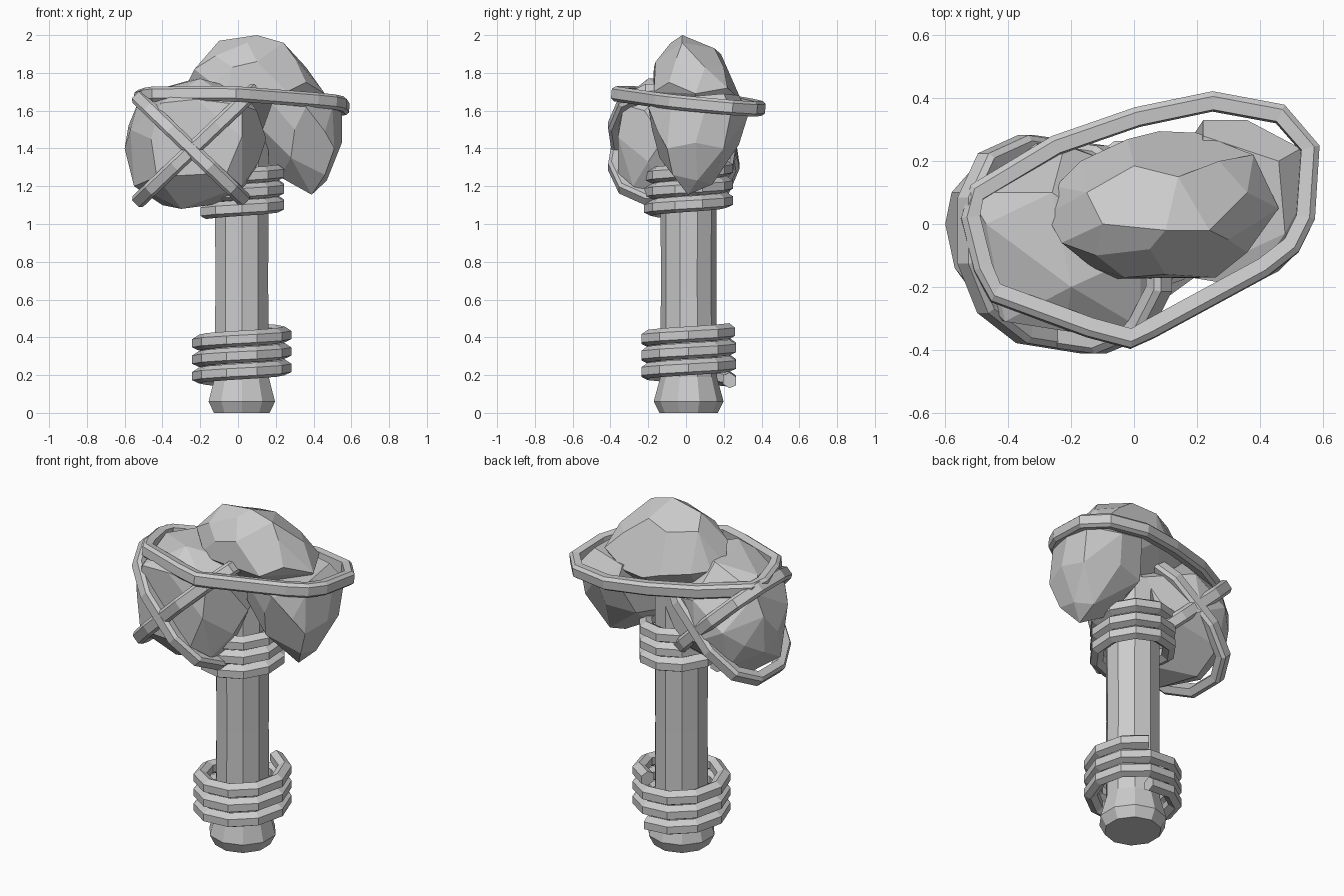
import bpy, bmesh, math
from mathutils import Vector

cube = bpy.data.objects.get("Cube")
if cube:
    bpy.data.objects.remove(cube, do_unlink=True)

GREY = (0.6, 0.6, 0.6, 1)
stone = bpy.data.materials.new("plain grey")
stone.use_nodes = True
stone.diffuse_color = GREY
stone.node_tree.nodes["Principled BSDF"].inputs["Base Color"].default_value = GREY


def finish(name, bm):
    bmesh.ops.recalc_face_normals(bm, faces=bm.faces)
    mesh = bpy.data.meshes.new(name)
    bm.to_mesh(mesh)
    bm.free()
    mesh.materials.append(stone)
    obj = bpy.data.objects.new(name, mesh)
    bpy.context.collection.objects.link(obj)


def lathe(name, profile, sides, centre):
    bm = bmesh.new()
    rings = []
    for r, z in profile:
        rings.append([bm.verts.new((centre[0] + r * math.cos(math.tau * (i + .5) / sides),
                                    centre[1] + r * math.sin(math.tau * (i + .5) / sides), z))
                      for i in range(sides)])
    for a, b in zip(rings, rings[1:]):
        for i in range(sides):
            j = (i + 1) % sides
            bm.faces.new((a[i], a[j], b[j], b[i]))
    bm.faces.new(rings[0])
    bm.faces.new(rings[-1])
    finish(name, bm)


def sweep(name, path, up, section, closed):
    """Carry a flat section (outward, up) along a path."""
    bm = bmesh.new()
    n = len(path)
    rings = []
    for i, p in enumerate(path):
        before = path[i - 1] if closed or i else p
        after = path[(i + 1) % n] if closed or i < n - 1 else p
        out = (after - before).cross(up).normalized()
        rings.append([bm.verts.new(p + out * u + up * v) for u, v in section])
    m = len(section)
    for i in range(n if closed else n - 1):
        a, b = rings[i], rings[(i + 1) % n]
        for k in range(m):
            bm.faces.new((a[k], a[(k + 1) % m], b[(k + 1) % m], b[k]))
    if not closed:
        bm.faces.new(rings[0])
        bm.faces.new(rings[-1])
    finish(name, bm)


def rock(name, points):
    """Faceted boulder: hull of its corners, with near-flat areas merged."""
    bm = bmesh.new()
    for p in points:
        bm.verts.new(p)
    hull = bmesh.ops.convex_hull(bm, input=bm.verts[:])
    loose = set(hull["geom_interior"]) | set(hull["geom_unused"])
    bmesh.ops.delete(bm, geom=[v for v in loose if isinstance(v, bmesh.types.BMVert)],
                     context='VERTS')
    bmesh.ops.dissolve_limit(bm, angle_limit=math.radians(11), verts=bm.verts[:], edges=bm.edges[:])
    finish(name, bm)


Z = Vector((0, 0, 1))
AXIS = (0.02, 0.014)

# Handle with a flared pommel
lathe("handle", [(.15, .1), (.147, .7), (.15, 1.5)], 10, AXIS)
lathe("pommel", [(.155, 0), (.185, .06), (.147, .2)], 10, AXIS)

# Rope coils round the handle
cord = [(.036, -.025), (.036, .018), (0, .042), (-.035, .025), (-.035, -.018), (0, -.042)]


def coil(name, radius, phase, start, pitch, turns):
    steps = 10
    path = []
    for i in range(int(turns * steps) + 1):
        t = i / steps
        a = math.tau * (t + phase)
        path.append(Vector((AXIS[0] + radius * math.cos(a), AXIS[1] + radius * math.sin(a),
                            start + pitch * t)))
    sweep(name, path, Z, cord, False)


coil("lower_coil", .227, .2, .172, .087, 3)
coil("upper_coil", .2, .55, 1.068, .085, 3)

# Three boulders
rock("large_boulder", [
    (-.6, 0, 1.4), (-.58, .1, 1.52), (-.57, -.14, 1.5), (-.53, .1, 1.64), (-.47, 0, 1.7),
    (-.26, .1, 1.76), (-.2, -.2, 1.77), (.02, -.1, 1.71), (-.41, -.31, 1.64), (-.22, -.34, 1.66),
    (.02, -.33, 1.63), (.1, -.22, 1.6), (.15, -.12, 1.45), (.11, -.2, 1.33), (.02, -.36, 1.46),
    (-.06, -.36, 1.27), (-.43, -.3, 1.25), (.02, -.28, 1.2), (0, -.1, 1.12), (-.3, -.15, 1.08),
    (-.4, .05, 1.1), (-.55, -.1, 1.2), (-.57, .08, 1.3), (-.25, .27, 1.35), (-.42, .26, 1.44),
    (-.22, .25, 1.58), (-.42, .2, 1.22), (-.1, .2, 1.28), (.06, .15, 1.5), (-.46, -.29, 1.45),
    (-.51, .18, 1.36)])
rock("side_boulder", [
    (.55, .1, 1.6), (.53, .24, 1.6), (.55, .05, 1.43), (.52, .2, 1.4), (.47, .06, 1.23),
    (.39, .01, 1.155), (.4, .14, 1.21), (.22, .02, 1.25), (.13, .05, 1.36), (.13, -.1, 1.5),
    (.3, -.18, 1.5), (.46, -.15, 1.49), (.51, -.1, 1.4), (.46, -.07, 1.26), (.36, -.08, 1.26),
    (.28, -.14, 1.35), (.36, -.2, 1.62), (.5, -.08, 1.62), (.36, .33, 1.58), (.22, .33, 1.6),
    (.33, .28, 1.42), (.16, .24, 1.4), (.18, -.17, 1.64), (.48, -.03, 1.67), (.46, .2, 1.69),
    (.22, .28, 1.68)])
rock("top_boulder", [
    (-.28, .03, 1.72), (-.25, .12, 1.71), (-.17, .2, 1.7), (-.02, .27, 1.68), (.08, .295, 1.65),
    (.2, .29, 1.66), (.38, .22, 1.72), (.46, .05, 1.69), (.36, -.09, 1.75), (.26, -.17, 1.7),
    (-.05, -.175, 1.72), (-.13, -.14, 1.74), (-.23, -.06, 1.82), (-.03, -.17, 1.83),
    (.1, -.16, 1.86), (-.1, 0, 1.97), (-.12, -.1, 1.89), (.05, -.08, 1.96), (.1, -.02, 2),
    (.24, -.02, 1.96), (-.15, .1, 1.91), (0, .185, 1.9), (.14, .15, 1.93), (.36, .1, 1.83),
    (.3, -.05, 1.88), (.27, .2, 1.83), (-.15, .05, 1.5), (.3, .1, 1.5)])

# Large band that ties all the boulders together
strap = [(.03, -.025), (.03, .025), (.012, .04), (-.03, .034), (-.03, -.034), (.012, -.04)]
outline = [(.25, .39), (.465, .35), (.56, .24), (.545, .02), (.5, -.07), (.41, -.14), (.05, -.335),
           (-.01, -.365), (-.14, -.33), (-.44, -.22), (-.48, -.14), (-.52, .02), (-.5, .1),
           (-.25, .25), (.01, .34)]
tilt = Vector((.03, .09, 1)).normalized()
band = [Vector((x, y, 1.655 - .03 * x - .09 * y)) for x, y in outline]
sweep("large_band", band, -tilt, strap, True)


# Crossed straps round the large boulder, skewed to follow its lean
def cross_strap(name, a, b):
    a, b = Vector((a[0], -.02, a[1])), Vector((b[0], -.11, b[1]))
    mid, half = (a + b) / 2, (b - a) / 2
    path = []
    for i in range(12):
        t = math.tau * (i + .5) / 12
        c, s = math.cos(t), math.sin(t)
        bulge = Vector((0, .31 * math.copysign(abs(s) ** .85, s), 0))
        path.append(mid + half * math.copysign(abs(c) ** .75, c) + bulge)
    up = half.cross(Vector((0, 1, 0))).normalized()
    sweep(name, path, up, strap, True)


cross_strap("falling_strap", (-.53, 1.67), (.03, 1.13))
cross_strap("rising_strap", (-.53, 1.12), (.09, 1.71))
